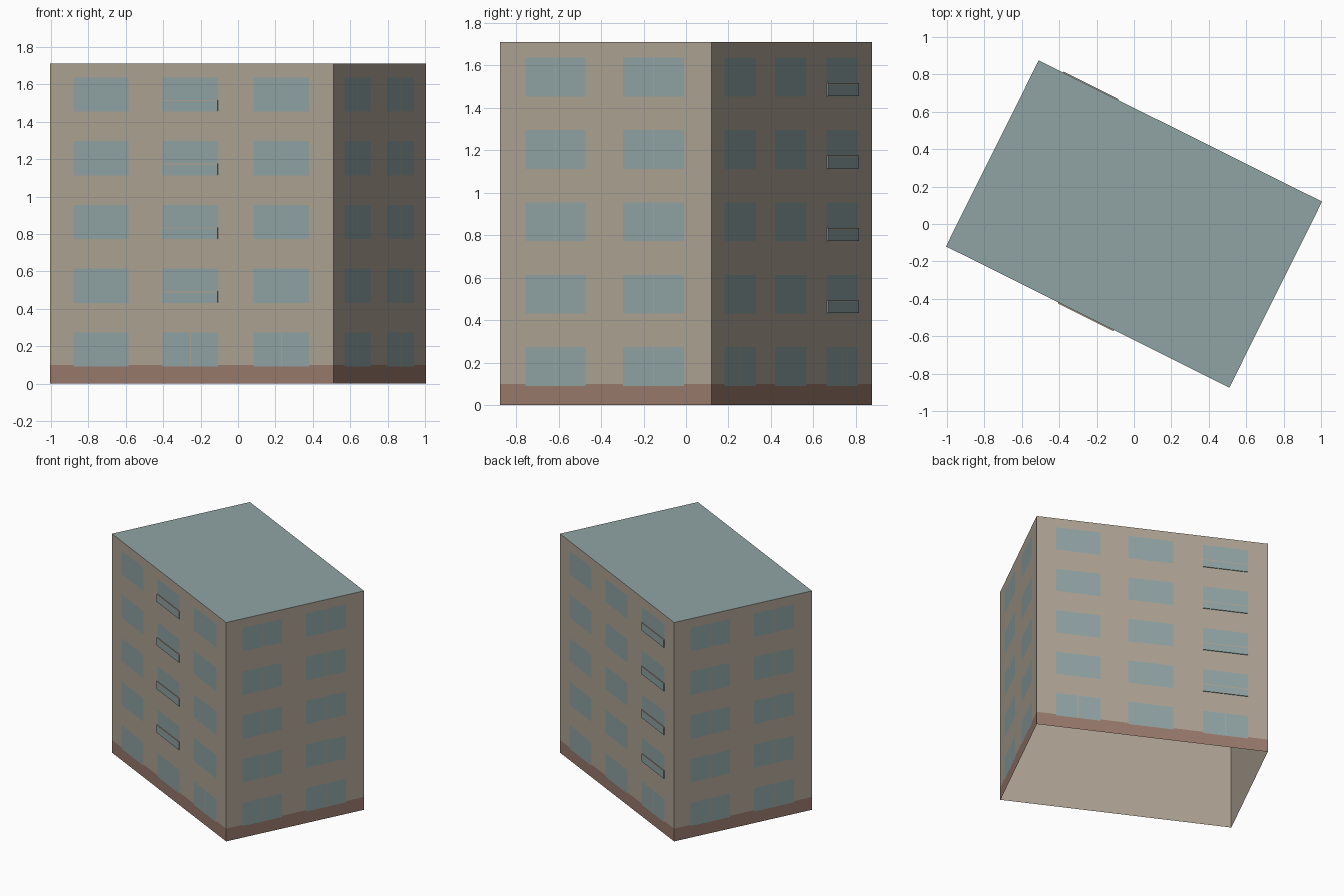
import bpy
import bmesh
from math import atan2
from mathutils import Matrix, Vector

if "Cube" in bpy.data.objects:
    bpy.data.objects.remove(bpy.data.objects["Cube"], do_unlink=True)


def linear(c):
    c /= 255
    return c / 12.92 if c <= 0.04045 else ((c + 0.055) / 1.055) ** 2.4


def material(name, *rgb):
    mat = bpy.data.materials.new(name)
    col = (*[linear(c) for c in rgb], 1)
    mat.use_nodes = True
    mat.diffuse_color = col
    bsdf = next(n for n in mat.node_tree.nodes if n.type == "BSDF_PRINCIPLED")
    bsdf.inputs["Base Color"].default_value = col
    bsdf.inputs["Roughness"].default_value = 0.9
    return mat


BEIGE, GLASS, BASE, ROOF = range(4)
MATS = [material("beige plaster", 174, 163, 148),
        material("teal glass", 144, 163, 163),
        material("brown plinth", 152, 122, 108),
        material("grey teal roof", 144, 163, 163)]

LENGTH, DEPTH, HEIGHT = 1.693, 1.111, 1.71
PLINTH = 0.10
TURN = atan2(-0.755, 1.515)
SILLS = [0.09 + 0.341 * i for i in range(5)]
WIN_H = 0.183
LONG_COLS = [(0.14, 0.468), (0.673, 1.004), (1.217, 1.548)]
SHORT_COLS = [(0.132, 0.45), (0.645, 0.967)]


def make(name, bm, matrix):
    bmesh.ops.remove_doubles(bm, verts=bm.verts, dist=1e-5)
    mesh = bpy.data.meshes.new(name)
    bm.to_mesh(mesh)
    bm.free()
    for mat in MATS:
        mesh.materials.append(mat)
    ob = bpy.data.objects.new(name, mesh)
    ob.matrix_world = matrix
    bpy.context.collection.objects.link(ob)
    return ob


def quad(bm, corners, index):
    face = bm.faces.new([bm.verts.new(c) for c in corners])
    face.material_index = index


def wall(name, width, cols, split, matrix):
    """Flush wall grid; split(col, row) gives the half width of a mullion."""
    us, zs = {0, width}, {0, PLINTH, HEIGHT}
    half = 0.003
    for a, b in cols:
        m = (a + b) / 2
        us |= {a, m - half, m + half, b}
    for s in SILLS:
        zs |= {s, s + WIN_H}
    us, zs = sorted(us), sorted(zs)
    bm = bmesh.new()
    for u0, u1 in zip(us, us[1:]):
        for z0, z1 in zip(zs, zs[1:]):
            u, z = (u0 + u1) / 2, (z0 + z1) / 2
            index = BASE if z < PLINTH else BEIGE
            for c, (a, b) in enumerate(cols):
                for r, s in enumerate(SILLS):
                    if a < u < b and s < z < s + WIN_H:
                        mullion = split(c, r) and abs(u - (a + b) / 2) < half
                        index = BEIGE if mullion else GLASS
            quad(bm, [(u0, 0, z0), (u1, 0, z0), (u1, 0, z1), (u0, 0, z1)], index)
    make(name, bm, matrix)


def balconies(name, span, matrix):
    """Shallow glazed parapets with a pale top rail on the upper floors."""
    bm = bmesh.new()
    for s in SILLS[1:]:
        for z0, z1, index in ((s + 0.002, s + 0.056, GLASS), (s + 0.056, s + 0.063, BEIGE)):
            size = Vector((span[1] - span[0], 0.006, z1 - z0))
            centre = Vector((sum(span) / 2, -0.003, (z0 + z1) / 2))
            before = set(bm.faces)
            bmesh.ops.create_cube(bm, size=1, matrix=Matrix.Translation(centre) @ Matrix.Diagonal((*size, 1)))
            for f in set(bm.faces) - before:
                f.material_index = index
    make(name, bm, matrix)


turn = Matrix.Rotation(TURN, 4, "Z")
half_turn = Matrix.Rotation(3.14159265, 4, "Z")
quarter = Matrix.Rotation(3.14159265 / 2, 4, "Z")
long_wall = Matrix.Translation((-LENGTH / 2, -DEPTH / 2, 0))
short_wall = Matrix.Translation((LENGTH / 2, -DEPTH / 2, 0)) @ quarter

# Four outer walls, each pair turned about the centre
for side, spin, doors, balcony in (("front", turn, (1, 2), 1),
                                   ("back", turn @ half_turn, (0, 2), 2)):
    wall(side + "_wall", LENGTH, LONG_COLS,
         lambda c, r: r == 0 and c in doors, spin @ long_wall)
    balconies(side + "_balconies", LONG_COLS[balcony], spin @ long_wall)
for side, spin in (("left", turn), ("right", turn @ half_turn)):
    wall(side + "_wall", DEPTH, SHORT_COLS, lambda c, r: True, spin @ short_wall)

# Flat roof
x, y = LENGTH / 2, DEPTH / 2
bm = bmesh.new()
quad(bm, [(-x, -y, HEIGHT), (x, -y, HEIGHT), (x, y, HEIGHT), (-x, y, HEIGHT)], ROOF)
make("roof", bm, turn)

# Plain inner lining, open at the bottom
x, y = x - 0.002, y - 0.002
ring = [(-x, -y), (x, -y), (x, y), (-x, y)]
bm = bmesh.new()
for p, q in zip(ring, ring[1:] + ring[:1]):
    quad(bm, [(*q, 0), (*p, 0), (*p, HEIGHT - 0.002), (*q, HEIGHT - 0.002)], BEIGE)
make("inner_lining", bm, turn)
